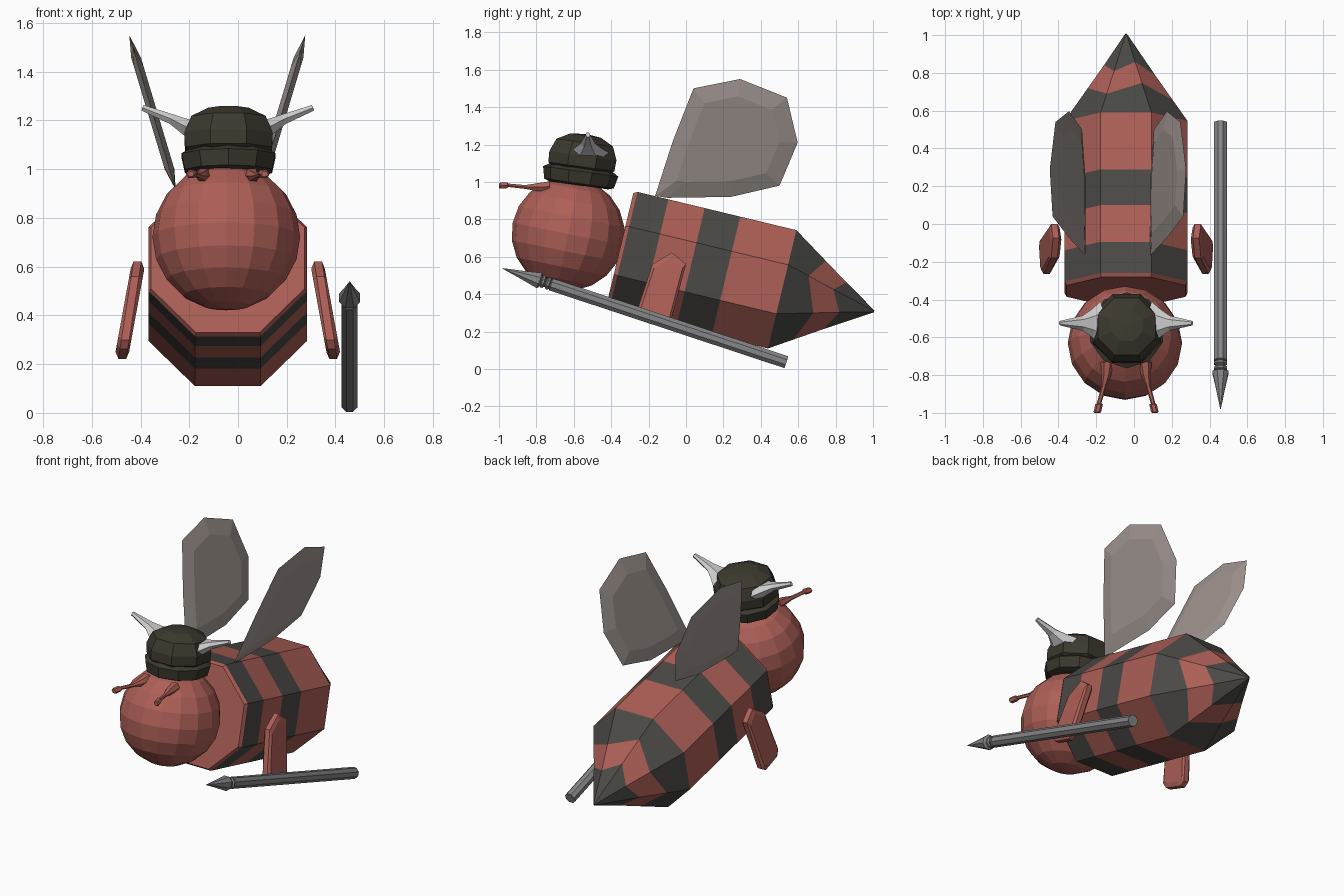
import bpy, bmesh, math
from mathutils import Vector as V

if "Cube" in bpy.data.objects:
    bpy.data.objects.remove(bpy.data.objects["Cube"])

CX = -0.042  # symmetry plane of the insect


def material(name, *rgba):
    m = bpy.data.materials.new(name)
    m.diffuse_color = rgba
    m.use_nodes = True
    m.node_tree.nodes["Principled BSDF"].inputs["Base Color"].default_value = m.diffuse_color
    return m


RED = material("red", 0.42, 0.115, 0.095, 1)
DARK = material("dark_stripe", 0.07, 0.068, 0.062, 1)
OLIVE = material("helmet_olive", 0.045, 0.04, 0.028, 1)
STEEL = material("steel", 0.24, 0.24, 0.25, 1)
WING = material("wing_film", 0.36, 0.31, 0.29, 0.85)


def loft(name, rings, mats=(), span_mats=None):
    """Skin a list of equal-length point rings and cap both ends."""
    bm = bmesh.new()
    loops = [[bm.verts.new(p) for p in ring] for ring in rings]
    n = len(loops[0])
    for i, (a, b) in enumerate(zip(loops, loops[1:])):
        for k in range(n):
            f = bm.faces.new((a[k], a[(k + 1) % n], b[(k + 1) % n], b[k]))
            f.material_index = span_mats[i] if span_mats else 0
    bm.faces.new(loops[0][::-1]).material_index = span_mats[0] if span_mats else 0
    bm.faces.new(loops[-1]).material_index = span_mats[-1] if span_mats else 0
    bmesh.ops.recalc_face_normals(bm, faces=bm.faces)
    me = bpy.data.meshes.new(name)
    bm.to_mesh(me)
    bm.free()
    for m in mats:
        me.materials.append(m)
    ob = bpy.data.objects.new(name, me)
    bpy.context.collection.objects.link(ob)
    return ob


def ring(origin, axis, t, r, sides=8, zig=0, slope=0):
    """Polygon ring at distance t along an axis; zig shifts every other corner along a cone."""
    d = V(axis).normalized()
    u = V((1, 0, 0))
    v = u.cross(d)
    pts = []
    for k in range(sides):
        a = 2 * math.pi * (k + 0.5) / sides
        z = zig if k % 2 else -zig
        pts.append(V(origin) + d * (t + z) + (u * math.cos(a) + v * math.sin(a)) * (r + slope * z))
    return pts


def lathe(name, origin, axis, profile, mat, sides=8):
    return loft(name, [ring(origin, axis, t, r, sides) for r, t in profile], [mat])


# striped abdomen with a conical sting
R, RIM, TIP = 0.352, 0.894, 1.40
slope = -R / (TIP - RIM)
stations = [(0, R - 0.012, 0), (0.02, R, 0), (0.19, R, 0), (0.39, R, 0), (0.585, R, 0),
            (RIM, R, 0), (1.05, R + slope * (1.05 - RIM), 0.035),
            (1.19, R + slope * (1.19 - RIM), 0.03), (TIP - 0.01, 0.012, 0), (TIP, 0.005, 0)]
loft("striped_body",
     [ring((CX, -0.355, 0.635), (0, 0.973, -0.234), t, r, 8, z, slope) for t, r, z in stations],
     [RED, DARK], [0, 1, 0, 1, 0, 1, 0, 1, 1])

# faceted round head
bpy.ops.mesh.primitive_uv_sphere_add(segments=16, ring_count=10, radius=0.303,
                                     location=(CX - 0.006, -0.63, 0.722), rotation=(-0.2, 0, 0))
head = bpy.context.object
head.name = "head"
head.data.materials.append(RED)

# helmet: brim band and dome
HB, HA = (CX + 0.003, -0.572, 0.992), (0, 0.14, 1)
lathe("helmet_brim", HB, HA, [(0.16, -0.01), (0.188, 0), (0.203, 0.065), (0.17, 0.085)], OLIVE, 10)
lathe("helmet_dome", HB, HA, [(0.165, 0.07), (0.193, 0.09), (0.196, 0.15), (0.165, 0.22),
                              (0.09, 0.258), (0.01, 0.266)], OLIVE, 8)


def tube(name, sections, sides, mat=None):
    """Loft ellipses given as (centre, half-width across a, half-width across b, a, b)."""
    rings = [[c + a * (ra * math.cos(2 * math.pi * k / sides)) + b * (rb * math.sin(2 * math.pi * k / sides))
              for k in range(sides)] for c, ra, rb, a, b in sections]
    return loft(name, rings, [mat] if mat else [])


X, Y, Z = V((1, 0, 0)), V((0, 1, 0)), V((0, 0, 1))
for s, side in ((-1, "left"), (1, "right")):
    # horns
    up = V((-0.4 * s, 0, 0.92))
    tube(side + "_horn",
         [(V((CX + s * x, -0.525, z)), ry, rz, Y, up) for x, z, ry, rz in
          [(0.135, 1.155, 0.115, 0.05), (0.18, 1.178, 0.075, 0.036), (0.23, 1.205, 0.04, 0.024),
           (0.35, 1.252, 0.012, 0.014)]], 6)

    # antennae with small knobs
    tube(side + "_antenna",
         [(V((CX + s * x, y, z)), r, r * 0.9, X, Z) for x, y, z, r in
          [(0.10, -0.73, 0.975, 0.035), (0.105, -0.80, 0.972, 0.026), (0.118, -0.86, 0.973, 0.013),
           (0.143, -0.95, 0.982, 0.012), (0.143, -0.955, 0.982, 0.02), (0.152, -0.995, 0.98, 0.02),
           (0.152, -1.0, 0.98, 0.014)]], 6, RED)

    # flat legs with bevelled rims
    outline = [(-0.265, 0.30), (-0.245, 0.262), (-0.12, 0.222), (-0.085, 0.24),
               (0.0, 0.56), (-0.075, 0.622), (-0.18, 0.56)]
    cy, cz = -0.125, 0.41
    layers = []
    for off, k in ((-0.028, 0.85), (-0.016, 1), (0.016, 1), (0.028, 0.85)):
        layers.append([V((CX + s * (0.374 + 0.155 * (0.60 - z) + off),
                          cy + (y - cy) * k, cz + (z - cz) * k)) for y, z in outline])
    loft(side + "_leg", layers, [RED])

    # leaning wings, thicker in the middle
    outline = [(-0.165, 0.925), (-0.1, 0.915), (0.24, 0.92), (0.50, 0.98), (0.597, 1.21),
               (0.54, 1.45), (0.29, 1.55), (0.04, 1.50), (-0.07, 1.22)]
    cy, cz = 0.25, 1.22
    layers = []
    for off, k in ((-0.02, 0.72), (0, 1), (0.02, 0.72)):
        layers.append([V((-0.085 + s * (0.175 + 0.3 * (cz + (z - cz) * k - 0.93) + off),
                          cy + (y - cy) * k, cz + (z - cz) * k)) for y, z in outline])
    loft(side + "_wing", layers, [WING])

# spear: shaft, collar rings and pointed head
SO, SA = (0.458, 0.537, 0.036), (0, -0.95, 0.314)
lathe("spear_shaft", SO, SA, [(0.036, 0), (0.036, 1.325), (0.026, 1.33)], STEEL)
for i, t in enumerate((1.328, 1.358)):
    lathe("spear_collar_%d" % (i + 1), SO, SA,
          [(0.026, t), (0.036, t + 0.007), (0.036, t + 0.018), (0.026, t + 0.025)], STEEL)
lathe("spear_head", SO, SA, [(0.025, 1.35), (0.028, 1.38), (0.047, 1.39), (0.024, 1.49), (0.002, 1.597)], STEEL)
